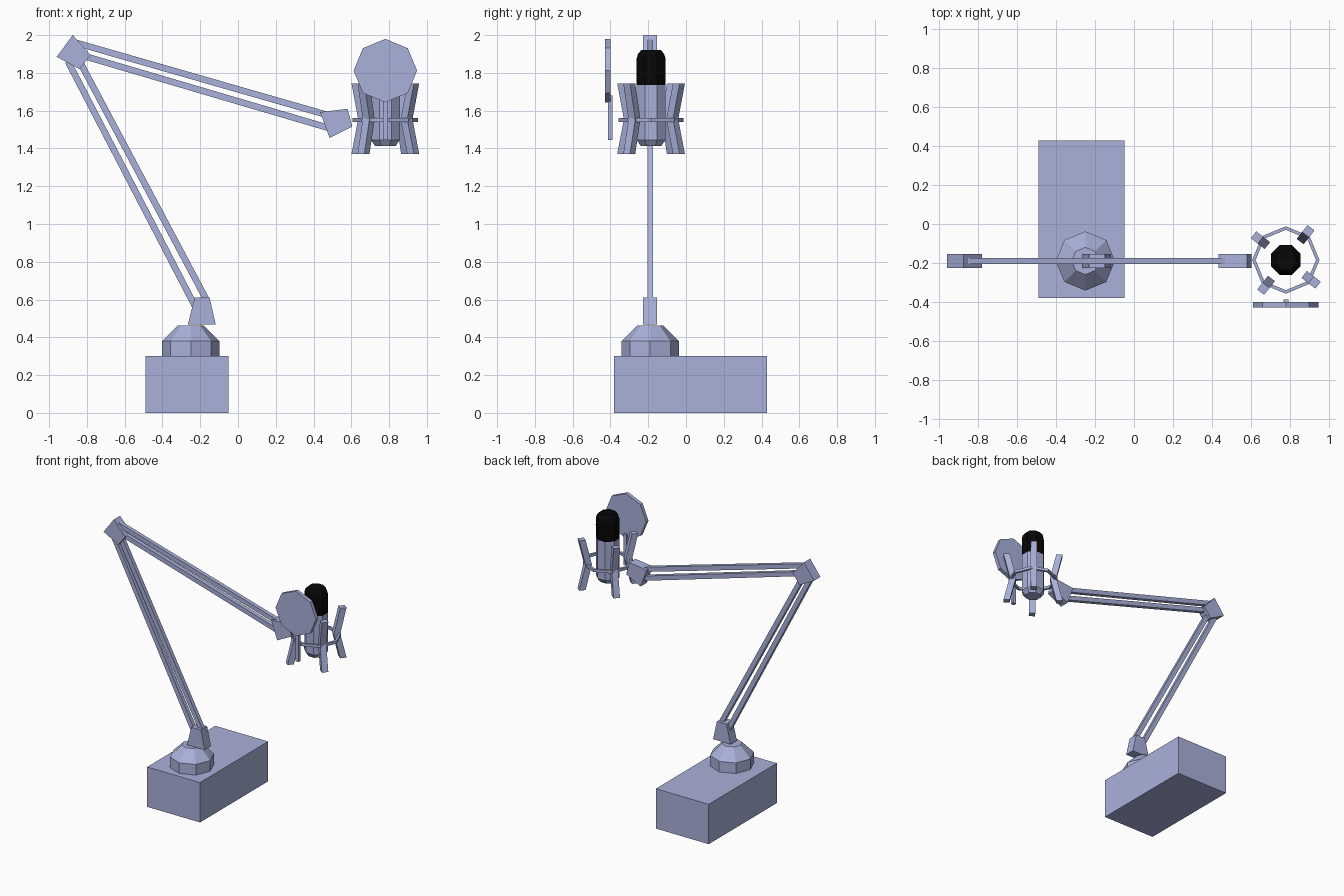
import bpy, bmesh, math
from mathutils import Vector, Matrix

if "Cube" in bpy.data.objects:
    bpy.data.objects.remove(bpy.data.objects["Cube"])

AY = -0.19                       # y of the arm plane
MIC = Vector((0.78, -0.185, 0))  # microphone axis


def material(name, rgb):
    m = bpy.data.materials.new(name)
    m.diffuse_color = (*rgb, 1)
    m.use_nodes = True
    m.node_tree.nodes["Principled BSDF"].inputs["Base Color"].default_value = m.diffuse_color
    return m


grey = material("lavender grey", (0.40, 0.44, 0.70))
black = material("foam black", (0.002, 0.002, 0.002))


def finish(name, bm, mats=(grey,)):
    bmesh.ops.recalc_face_normals(bm, faces=bm.faces)
    me = bpy.data.meshes.new(name)
    bm.to_mesh(me)
    bm.free()
    for m in mats:
        me.materials.append(m)
    ob = bpy.data.objects.new(name, me)
    bpy.context.collection.objects.link(ob)
    return ob


def prism(name, pts, y0, y1):
    """Extrude an x-z outline from y0 to y1."""
    bm = bmesh.new()
    f = bm.faces.new([bm.verts.new((x, y0, z)) for x, z in pts])
    ext = bmesh.ops.extrude_face_region(bm, geom=[f])["geom"]
    vs = [v for v in ext if isinstance(v, bmesh.types.BMVert)]
    bmesh.ops.translate(bm, verts=vs, vec=(0, y1 - y0, 0))
    return finish(name, bm)


def bar(name, a, b, width=0.034):
    a, b = Vector(a), Vector(b)
    d = (b - a).normalized()
    n = Vector((-d.y, d.x)) * width / 2
    return prism(name, [a + n, b + n, b - n, a - n], AY - 0.015, AY + 0.015)


def lathe(name, profile, centre, turn=0, closed=False, mats=(grey,), black_above=None):
    """Eight-sided turned part from (radius, z) rings."""
    bm = bmesh.new()
    rings = []
    for r, z in profile:
        rings.append([bm.verts.new((centre[0] + r * math.cos(turn + i * math.pi / 4),
                                    centre[1] + r * math.sin(turn + i * math.pi / 4), z))
                      for i in range(8)])
    pairs = list(zip(rings, rings[1:]))
    if closed:
        pairs.append((rings[-1], rings[0]))
    else:
        bm.faces.new(rings[0])
        bm.faces.new(rings[-1])
    for lo, hi in pairs:
        for i in range(8):
            j = (i + 1) % 8
            bm.faces.new((lo[i], lo[j], hi[j], hi[i]))
    if black_above is not None:
        for f in bm.faces:
            f.material_index = int(f.calc_center_median().z > black_above)
    return finish(name, bm, mats)


# Base block and faceted swivel
prism("base_block", [(-0.49, 0), (-0.05, 0), (-0.05, 0.30), (-0.49, 0.30)], -0.38, 0.43)
lathe("swivel_base", [(0.152, 0.30), (0.152, 0.38), (0.07, 0.462)], (-0.25, AY))

# Joint blocks
joints = {
    "lower_joint": [(-0.265, 0.468), (-0.118, 0.468), (-0.15, 0.61), (-0.23, 0.61)],
    "elbow_joint": [(-0.875, 2.0), (-0.78, 1.895), (-0.838, 1.82), (-0.96, 1.885)],
    "mic_joint": [(0.435, 1.592), (0.58, 1.61), (0.605, 1.515), (0.485, 1.455)],
}
for name, pts in joints.items():
    prism(name, pts, AY - 0.037, AY + 0.037)

# Paired arm bars
bar("lower_arm_outer", (-0.90, 1.86), (-0.225, 0.56))
bar("lower_arm_inner", (-0.83, 1.845), (-0.165, 0.595))
bar("upper_arm_top", (-0.86, 1.96), (0.463, 1.58))
bar("upper_arm_bottom", (-0.80, 1.885), (0.475, 1.51))

# Microphone with black head
lathe("microphone", [(0.058, 1.412), (0.083, 1.445), (0.083, 1.735), (0.083, 1.875),
                     (0.075, 1.90), (0.056, 1.921)],
      MIC, math.pi / 8, mats=(grey, black), black_above=1.74)

# Shock mount ring and four bent prongs
lathe("mount_ring", [(0.155, 1.54), (0.173, 1.54), (0.173, 1.56), (0.155, 1.56)], MIC, closed=True)
prong = [(0.21, 1.745), (0.165, 1.555), (0.21, 1.37), (0.165, 1.37), (0.12, 1.555), (0.165, 1.745)]
for i in range(4):
    ob = prism(f"mount_prong_{i + 1}", prong, -0.0225, 0.0225)
    ob.data.transform(Matrix.Translation(MIC) @ Matrix.Rotation(math.radians(52 + 90 * i), 4, 'Z'))

# Pop filter disc and stem
disc = [(MIC.x + 0.168 * math.cos(i * math.pi / 4), 1.812 + 0.168 * math.sin(i * math.pi / 4))
        for i in range(8)]
prism("pop_filter", disc, -0.428, -0.400)
prism("filter_stem", [(0.767, 1.445), (0.793, 1.445), (0.793, 1.68), (0.767, 1.68)], -0.413, -0.388)
